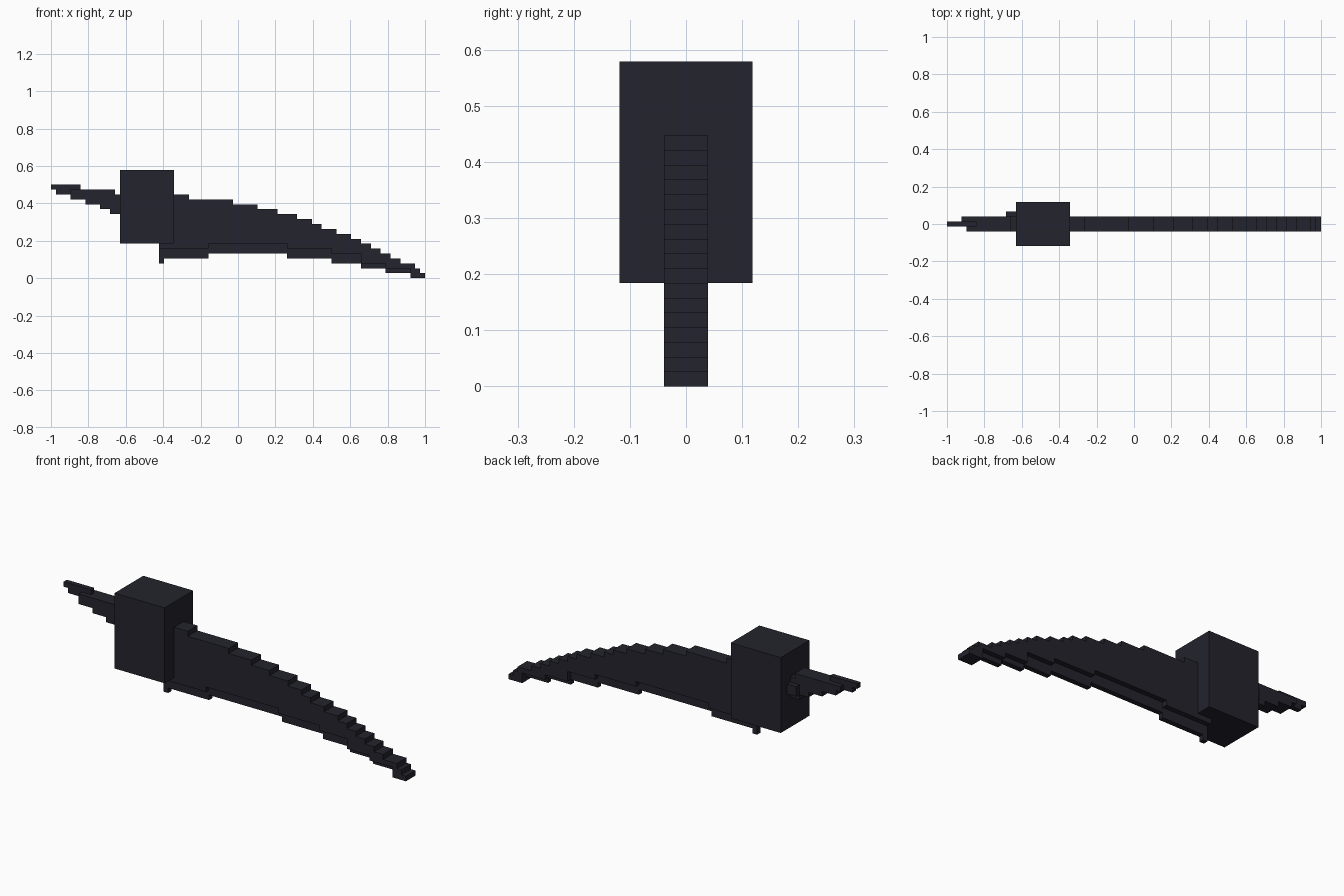
import bpy, bmesh

old = bpy.data.objects.get("Cube")
if old:
    bpy.data.objects.remove(old, do_unlink=True)

U = 1 / 38  # one block; the model is 76 blocks long

dark = bpy.data.materials.new("dark_slate")
dark.use_nodes = True
colour = (0.017, 0.017, 0.026, 1)
dark.diffuse_color = colour
dark.node_tree.nodes["Principled BSDF"].inputs["Base Color"].default_value = colour


def stairs(start, steps):
    """Outline points of a staircase given as (end x, height) steps."""
    points, x = [], start
    for end, z in steps:
        points += [(x, z), (end, z)]
        x = end
    return points


def stepped_plate(name, start, tops, bottoms, y0, y1):
    """Side outline between two staircases, extruded from y0 to y1."""
    outline = stairs(start, bottoms) + stairs(start, tops)[::-1]
    clean = [p for i, p in enumerate(outline) if p != outline[i - 1]]
    bm = bmesh.new()
    verts = [bm.verts.new((x * U - 1, y0 * U, z * U)) for x, z in clean]
    face = bm.faces.new(verts)
    new = bmesh.ops.extrude_face_region(bm, geom=[face])["geom"]
    moved = [v for v in new if isinstance(v, bmesh.types.BMVert)]
    bmesh.ops.translate(bm, verts=moved, vec=(0, (y1 - y0) * U, 0))
    bmesh.ops.recalc_face_normals(bm, faces=bm.faces)
    mesh = bpy.data.meshes.new(name)
    bm.to_mesh(mesh)
    bm.free()
    mesh.materials.append(dark)
    obj = bpy.data.objects.new(name, mesh)
    bpy.context.collection.objects.link(obj)


# Large block at the root of the blade
stepped_plate("block", 14, [(25, 22)], [(25, 7)], -4.5, 4.5)

# Blade body: the back drops one block at each step
back_ends = [28, 37, 42, 46, 50, 53, 55, 58, 61, 63, 65, 67, 69, 71, 74, 75, 76]
back = [(end, 17 - i) for i, end in enumerate(back_ends)]
belly = [(32, 6), (48, 7), (57, 6), (63, 5), (68, 3), (73, 2), (76, 0)]
stepped_plate("blade", 22, back, belly, -1.5, 1.5)

# Thin cutting edge under the blade, with a small spur at its heel
edge = [(23, 3), (32, 4), (48, 5), (57, 4), (63, 3), (68, 2), (73, 1)]
stepped_plate("cutting_edge", 22, belly[:-1], edge, -0.5, 0.5)

# Tapering tail: a long middle strip with a shorter strip on each side
under = [(4, 17), (7, 16), (10, 15), (12, 14), (14, 13)]
stepped_plate("tail_middle", 0, [(6, 19), (13, 18), (14, 17)],
              [(1, 18)] + under, -0.5, 0.5)
stepped_plate("tail_back", 3, [(13, 18), (14, 17)], under, 0.5, 1.5)
stepped_plate("tail_front", 4, [(13, 18), (14, 17)], under[1:], -1.5, -0.5)
stepped_plate("tail_root", 12, [(14, 16)], [(14, 14)], 1.5, 2.5)
